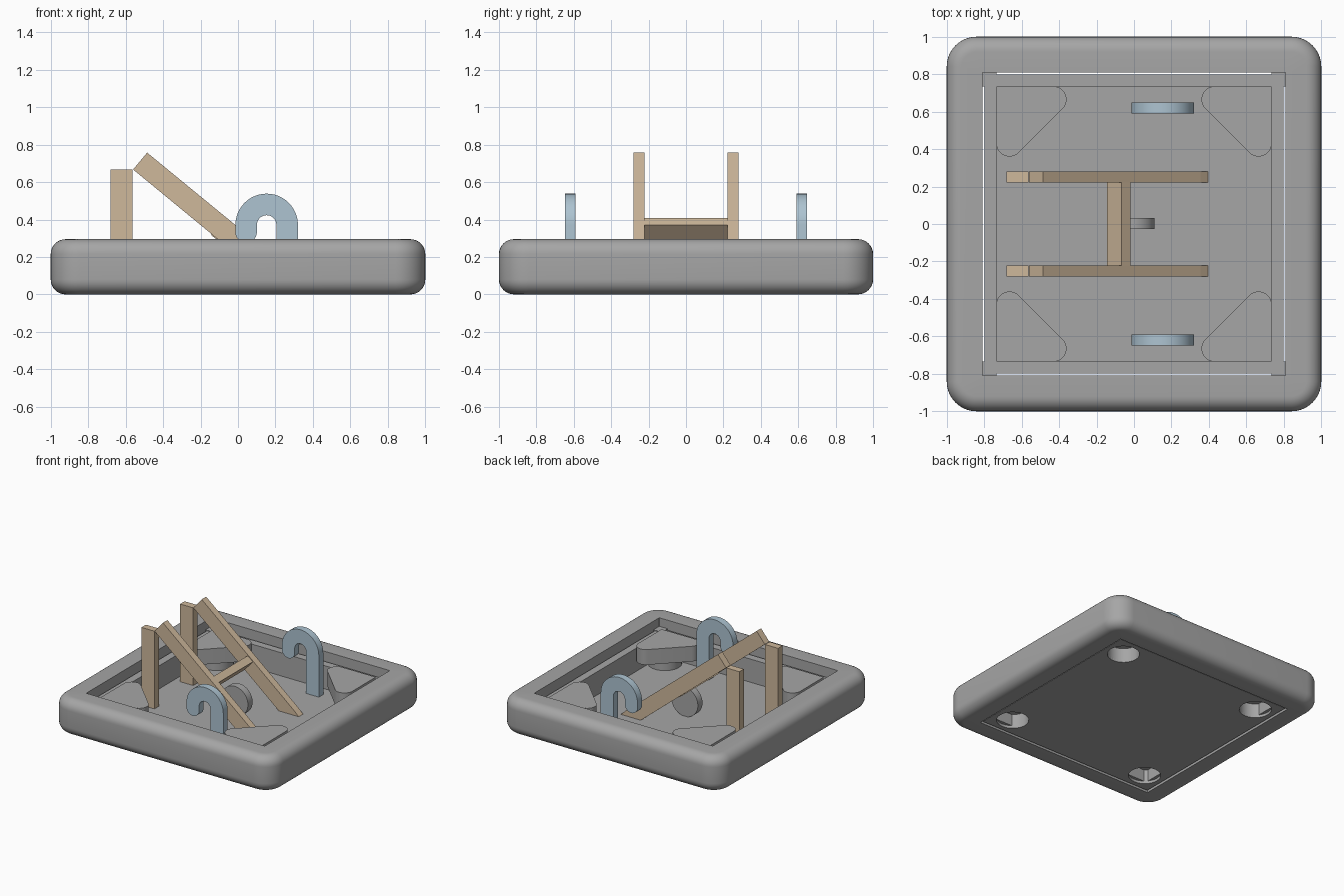
import bpy, bmesh, math
from mathutils import Vector

if "Cube" in bpy.data.objects:
    bpy.data.objects.remove(bpy.data.objects["Cube"])


def material(name, rgb):
    m = bpy.data.materials.new(name)
    m.diffuse_color = (*rgb, 1)
    m.use_nodes = True
    m.node_tree.nodes["Principled BSDF"].inputs["Base Color"].default_value = m.diffuse_color
    return m


GREY = material("grey", (0.38, 0.38, 0.38))
WOOD = material("tan", (0.62, 0.48, 0.33))
BLUE = material("pale blue", (0.42, 0.55, 0.64))


def finish(bm, name, mat, smooth=False):
    bmesh.ops.recalc_face_normals(bm, faces=bm.faces)
    me = bpy.data.meshes.new(name)
    bm.to_mesh(me)
    bm.free()
    me.materials.append(mat)
    ob = bpy.data.objects.new(name, me)
    bpy.context.collection.objects.link(ob)
    if smooth:
        bpy.ops.object.select_all(action='DESELECT')
        ob.select_set(True)
        bpy.context.view_layer.objects.active = ob
        bpy.ops.object.shade_smooth_by_angle(angle=math.radians(35))
    return ob


def prism(name, pts, lo, hi, mat, axis='Y', smooth=False):
    """Extrude a flat outline along Y (outline in xz) or Z (outline in xy)."""
    bm = bmesh.new()
    put = (lambda p, t: (p[0], t, p[1])) if axis == 'Y' else (lambda p, t: (p[0], p[1], t))
    a = [bm.verts.new(put(p, lo)) for p in pts]
    b = [bm.verts.new(put(p, hi)) for p in pts]
    bm.faces.new(a)
    bm.faces.new(b[::-1])
    for i in range(len(pts)):
        j = (i + 1) % len(pts)
        bm.faces.new((a[i], a[j], b[j], b[i]))
    return finish(bm, name, mat, smooth)


def arc(cx, cy, r, a0, a1, n):
    return [(cx + r * math.cos(math.radians(a0 + (a1 - a0) * i / n)),
             cy + r * math.sin(math.radians(a0 + (a1 - a0) * i / n))) for i in range(n + 1)]


def rounded_square(h, r, n=10):
    c = h - r
    pts = []
    for k, (sx, sy) in enumerate(((1, 1), (-1, 1), (-1, -1), (1, -1))):
        pts += arc(sx * c, sy * c, r, 90 * k, 90 * k + 90, n)
    return pts


def loft(name, profile, mat, smooth=False):
    """Closed ring swept through (half width, corner radius, z) loops."""
    bm = bmesh.new()
    loops = [[bm.verts.new((x, y, z)) for x, y in rounded_square(h, r)] for h, r, z in profile]
    for k, l0 in enumerate(loops):
        l1 = loops[(k + 1) % len(loops)]
        for i in range(len(l0)):
            j = (i + 1) % len(l0)
            bm.faces.new((l0[i], l0[j], l1[j], l1[i]))
    return finish(bm, name, mat, smooth)


def rect(x0, x1, y0, y1):
    return [(x0, y0), (x1, y0), (x1, y1), (x0, y1)]


# Outer frame with rounded edges
TOP, E = 0.295, 0.08
edge = arc(1 - E, E, E, -90, 0, 8) + arc(1 - E, TOP - E, E, 0, 90, 8)
prof = [(0.81, 0.001, 0)] + [(h, 0.16 - (1 - h), z) for h, z in edge] + [(0.81, 0.001, TOP)]
loft("outer_frame", prof, GREY, True)

# Floor plate with four round holes
FLOOR = 0.03
plate = prism("floor_plate", rect(-0.797, 0.797, -0.797, 0.797), 0.008, FLOOR, GREY, 'Z')
corners = [(sx, sy) for sx in (-1, 1) for sy in (-1, 1)]
for sx, sy in corners:
    cut = prism("hole_cutter", arc(sx * 0.64, sy * 0.64, 0.12, 0, 348.75, 31), -0.1, 0.1, GREY, 'Z')
    cut.hide_render = True
    mod = plate.modifiers.new("hole", 'BOOLEAN')
    mod.operation, mod.solver, mod.object = 'DIFFERENCE', 'EXACT', cut
    bpy.context.view_layer.objects.active = plate
    bpy.ops.object.modifier_apply(modifier=mod.name)
    bpy.data.objects.remove(cut)

# Inner rim standing on the plate
loft("inner_rim", [(0.797, 0.001, FLOOR), (0.797, 0.001, 0.22),
                   (0.735, 0.001, 0.22), (0.735, 0.001, FLOOR)], GREY)

for sx, sy in corners:
    # Corner block joining rim and frame
    xs, ys = sorted((sx * 0.735, sx * 0.812)), sorted((sy * 0.735, sy * 0.812))
    prism("corner_block", rect(*xs, *ys), FLOOR, 0.225, GREY, 'Z')
    # Triangular corner pad with rounded ends
    pad = [(0.735, 0.735)] + arc(0.43, 0.665, 0.07, 90, 225, 10) + arc(0.665, 0.43, 0.07, 225, 360, 10)
    prism("corner_pad", [(sx * x, sy * y) for x, y in pad], 0.125, 0.25, GREY, 'Z', True)
    # Hollow foot under the pad
    bm = bmesh.new()
    rings = [[bm.verts.new((x, y, z)) for x, y in arc(sx * 0.64, sy * 0.64, r, 0, 348.75, 31)]
             for r, z in ((0.12, 0.008), (0.12, 0.126), (0.126, 0.126), (0.126, 0.008))]
    for k in range(4):
        for i in range(32):
            j = (i + 1) % 32
            n = rings[(k + 1) % 4]
            bm.faces.new((rings[k][i], rings[k][j], n[j], n[i]))
    finish(bm, "foot_tube", GREY, True)

# Centre disc standing on the floor
prism("centre_disc", arc(-0.01, 0.147, 0.12, 0, 352.5, 47), -0.028, 0.032, GREY, 'Y', True)

for s in (-1, 1):
    y0, y1 = sorted((s * 0.222, s * 0.28))
    # Upright post and sloping beam
    prism("post", rect(-0.68, -0.562, FLOOR, 0.667), y0, y1, WOOD)
    prism("sloping_beam", [(-0.56, 0.667), (-0.485, 0.757), (0.355, 0.068),
                           (0.395, FLOOR), (0.214, FLOOR)], y0, y1, WOOD)
    # Hook: long leg, arch, short leg with rounded end
    hook = [(0.32, FLOOR)] + arc(0.153, 0.371, 0.167, 0, 180, 24)
    hook += arc(0.0435, 0.333, 0.0575, 180, 360, 12)
    hook += arc(0.153, 0.371, 0.052, 180, 0, 16) + [(0.205, FLOOR)]
    h0, h1 = sorted((s * 0.59, s * 0.648))
    prism("hook", hook, h0, h1, BLUE, 'Y', True)

# Crossbar between the sloping beams
prism("crossbar", [(-0.145, 0.318), (-0.067, 0.407), (-0.02, 0.37), (-0.098, 0.281)],
      -0.222, 0.222, WOOD)
